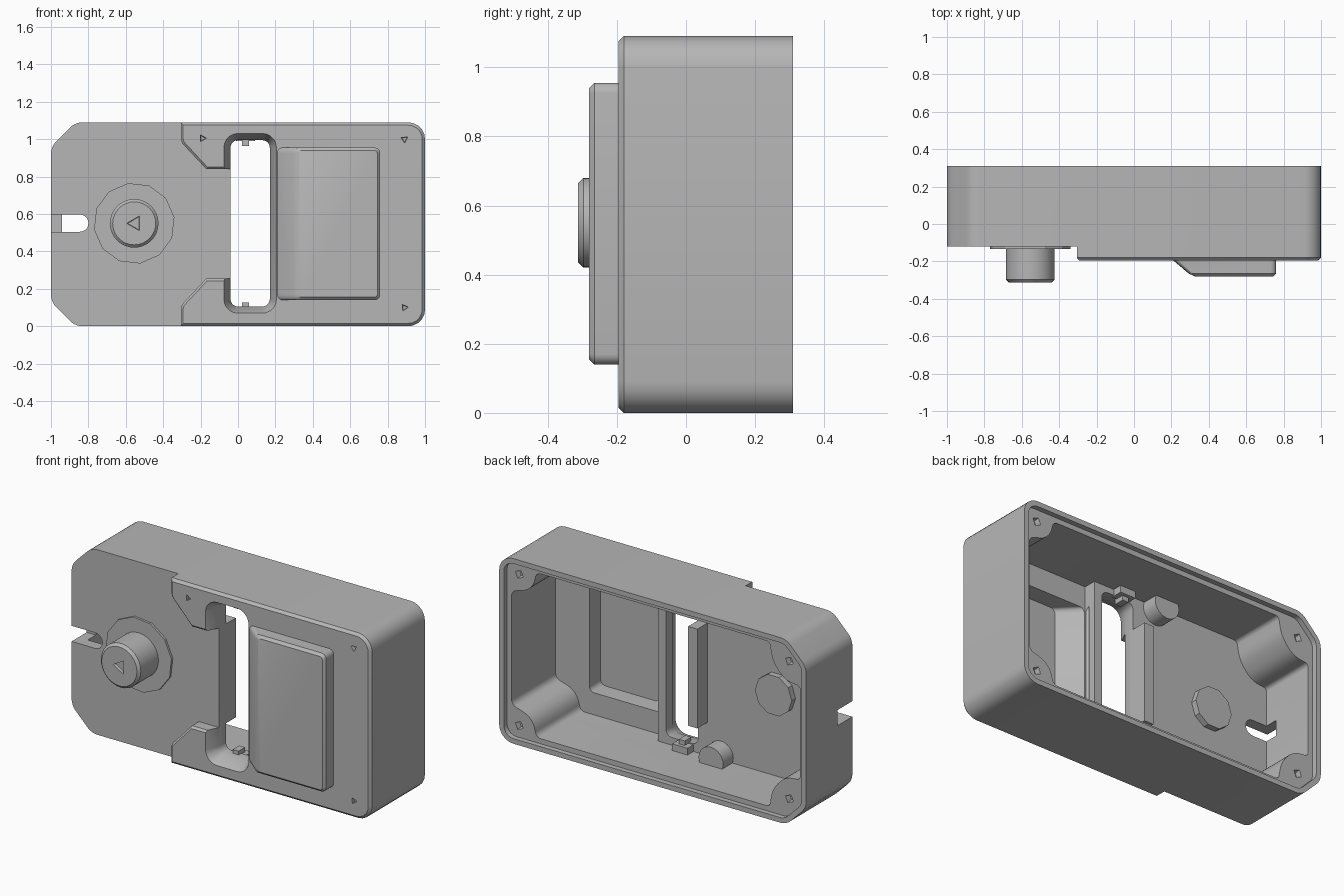
import bpy, bmesh, math
from mathutils import Vector

if "Cube" in bpy.data.objects:
    bpy.data.objects.remove(bpy.data.objects["Cube"])

H = 1.09  # height

grey = bpy.data.materials.new("plastic grey")
grey.diffuse_color = (0.47, 0.47, 0.47, 1)
grey.use_nodes = True
grey.node_tree.nodes["Principled BSDF"].inputs["Base Color"].default_value = grey.diffuse_color


def rounded(corners, n=5):
    """Corner list (x, z, trim length) -> outline with true arcs."""
    out = []
    for i, (x, z, t) in enumerate(corners):
        p = Vector((x, z))
        if t == 0:
            out.append(p)
            continue
        a = (Vector(corners[i - 1][:2]) - p).normalized()
        b = (Vector(corners[(i + 1) % len(corners)][:2]) - p).normalized()
        w = math.sin(a.angle(b) / 2)
        for k in range(n + 1):
            u = k / n
            c0, c1, c2 = (1 - u) ** 2, 2 * u * (1 - u) * w, u * u
            out.append((c0 * (p + a * t) + c1 * p + c2 * (p + b * t)) / (c0 + c1 + c2))
    return out


def rect(x0, x1, z0, z1, t=0):
    return rounded([(x0, z0, t), (x1, z0, t), (x1, z1, t), (x0, z1, t)])


def circle(x, z, r, n, turn=0.0):
    return [Vector((x + r * math.cos(turn + 2 * math.pi * i / n),
                    z + r * math.sin(turn + 2 * math.pi * i / n))) for i in range(n)]


def offset(pts, d):
    """Move a counter-clockwise outline outward by d."""
    out = []
    for i, p in enumerate(pts):
        e1 = (p - pts[i - 1]).normalized()
        e2 = (pts[(i + 1) % len(pts)] - p).normalized()
        n1, n2 = Vector((e1.y, -e1.x)), Vector((e2.y, -e2.x))
        out.append(p + (n1 + n2) * d / (1 + n1.dot(n2)))
    return out


def prism(name, pts, levels, slant=None):
    """Loft an x-z outline through levels (y, outward offset)."""
    bm = bmesh.new()
    rings = []
    for y, d in levels:
        ring = []
        for p in offset(pts, d):
            x = p.x
            if slant and x < slant[0]:
                x += (slant[1] - y) * slant[2]
            ring.append(bm.verts.new((x, y, p.y)))
        rings.append(ring)
    n = len(pts)
    for a, b in zip(rings, rings[1:]):
        for i in range(n):
            bm.faces.new((a[i], a[(i + 1) % n], b[(i + 1) % n], b[i]))
    bm.faces.new(rings[0])
    bm.faces.new(rings[-1])
    bmesh.ops.recalc_face_normals(bm, faces=bm.faces)
    me = bpy.data.meshes.new(name)
    bm.to_mesh(me)
    bm.free()
    me.materials.append(grey)
    ob = bpy.data.objects.new(name, me)
    bpy.context.collection.objects.link(ob)
    return ob


def combine(ob, tool, op="DIFFERENCE"):
    m = ob.modifiers.new("cut", "BOOLEAN")
    m.operation, m.solver, m.object = op, "EXACT", tool
    bpy.context.view_layer.objects.active = ob
    bpy.ops.object.modifier_apply(modifier=m.name)
    bpy.data.objects.remove(tool)


def cut(ob, pts, levels, slant=None):
    combine(ob, prism("cutter", pts, levels, slant))


def smooth(ob):
    bpy.ops.object.select_all(action="DESELECT")
    ob.select_set(True)
    bpy.context.view_layer.objects.active = ob
    bpy.ops.object.shade_smooth_by_angle(angle=math.radians(28))


# Housing: clipped left corners, rounded right corners, bevelled front rim
outline = rounded([(-1, 0.13, 0.04), (-0.87, 0, 0.04), (1, 0, 0.09),
                   (1, H, 0.09), (-0.87, H, 0.04), (-1, H - 0.13, 0.04)])
housing = prism("housing", outline, [(-0.195, -0.015), (-0.18, 0), (0.31, 0)])

# Lower front face on the left, leaving the two tabs
step = rounded([(-1.2, -0.2, 0), (-0.305, -0.2, 0), (-0.305, 0.11, 0.02), (-0.17, 0.255, 0),
                (0, 0.255, 0), (0, 0.84, 0), (-0.17, 0.84, 0), (-0.305, 0.985, 0.02),
                (-0.305, 1.3, 0), (-1.2, 1.3, 0)])
cut(housing, step, [(-0.3, 0.012), (-0.195, 0.012), (-0.183, 0), (-0.12, 0)])

# Raised cover with a sloped left side
combine(housing, prism("cover", rect(0.21, 0.76, 0.14, 0.955, 0.03),
                       [(-0.28, -0.015), (-0.265, 0), (-0.17, 0)], (0.3, -0.195, 1.18)), "UNION")

# Inner cavity with material left for the corner posts, then the rim step
half = [(-0.94, 0.27, 0.02), (-0.84, 0.26, 0.05), (-0.76, 0.17, 0.05), (-0.74, 0.06, 0.02),
        (0.78, 0.06, 0.03), (0.80, 0.17, 0.07), (0.94, 0.21, 0.03)]
cavity = rounded(half + [(x, H - z, t) for x, z, t in reversed(half)])
cut(housing, cavity, [(-0.055, 0), (0.4, 0)])
deep = [(0.22, 0.06, 0)] + half[4:]
cut(housing, rounded(deep + [(x, H - z, t) for x, z, t in reversed(deep)]),
    [(-0.13, 0), (0.0, 0)])
cut(housing, outline, [(0.28, -0.03), (0.4, -0.03)])

# Hollow behind the cover
cut(housing, rect(0.225, 0.72, 0.19, 0.9, 0.03), [(-0.235, 0), (-0.1, 0)], (0.3, -0.13, 1.05))

# Long window with a chamfered rim, and the cable notch on the left
cut(housing, rect(-0.04, 0.17, 0.105, 0.995, 0.04), [(-0.25, 0.061), (-0.12, 0), (0.2, 0)])
cut(housing, rounded([(-1.1, 0.505, 0), (-0.8, 0.505, 0.045), (-0.8, 0.597, 0.045),
                      (-1.1, 0.597, 0)]), [(-0.3, 0), (0.02, 0)])

# Small screw pits on the front and on the posts behind
for x, z, turn in [(0.89, 1.0, 0.6), (0.89, 0.1, 2.2), (-0.19, 1.005, 0)]:
    cut(housing, circle(x, z, 0.032, 3, turn), [(-0.24, 0), (-0.175, -0.008)])
for x, z in [(0.89, 0.1), (-0.87, 0.14)]:
    for zz in (z, H - z):
        cut(housing, circle(x, zz, 0.032, 4, 0.4), [(0.25, -0.008), (0.3, 0)])
smooth(housing)

# Round knob with a triangular pit, its base disc and its inner end
knob = prism("knob", circle(-0.555, 0.55, 0.13, 32),
             [(-0.312, -0.015), (-0.297, 0), (-0.06, 0)])
cut(knob, circle(-0.55, 0.55, 0.05, 3, math.pi), [(-0.33, 0), (-0.295, -0.005)])
smooth(knob)
prism("knob_base", circle(-0.555, 0.55, 0.217, 12, 0.15), [(-0.133, 0), (-0.1, 0)])
prism("knob_inner_end", circle(-0.555, 0.55, 0.12, 10), [(-0.08, 0), (-0.02, 0)])

# Inner rail beside the window
prism("window_rail", rect(-0.1, -0.04, 0.255, 0.84), [(-0.08, 0), (0.037, 0)])

# Screw bosses and clips at both ends of the window
for end, flip in (("lower", False), ("upper", True)):
    def at(z0, z1):
        return (H - z1, H - z0) if flip else (z0, z1)
    bz = H - 0.09 if flip else 0.09
    smooth(prism(end + "_boss", circle(-0.19, bz, 0.08, 24), [(-0.08, 0), (0.04, 0)]))
    prism(end + "_clip_base", rect(-0.01, 0.09, *at(0.05, 0.1)), [(-0.07, 0), (0.0, 0)])
    prism(end + "_clip", rect(0.022, 0.06, *at(0.05, 0.127)), [(-0.08, 0), (-0.02, 0)])
